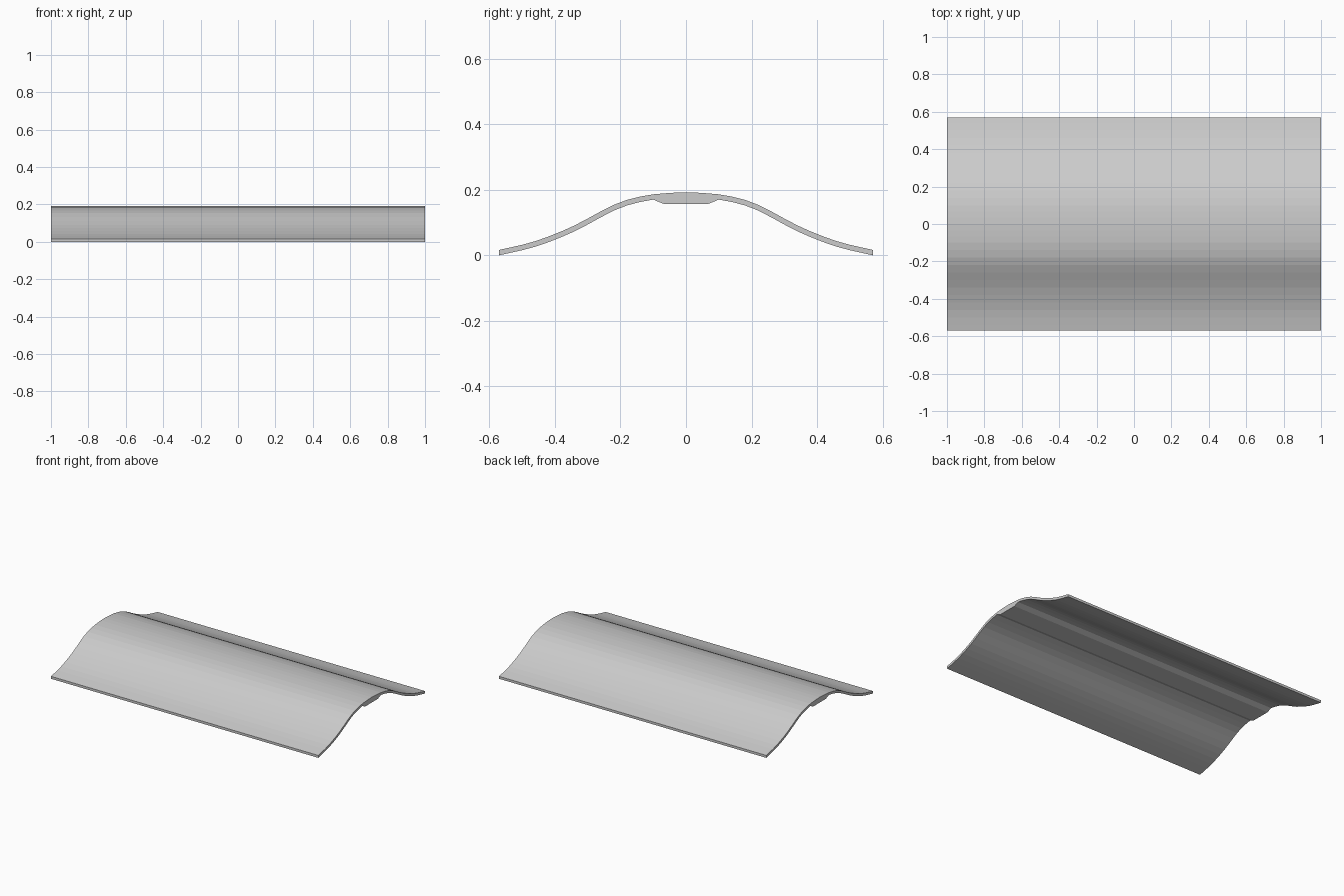
import bpy, bmesh
from mathutils import Vector

if "Cube" in bpy.data.objects:
    bpy.data.objects.remove(bpy.data.objects["Cube"])

HALF_LEN = 1.0
THICK = 0.016
PAD_HALF, PAD_Z = 0.066, 0.156

# upper surface of one half of the bell-shaped cross-section (y, z)
top = [Vector(p) for p in [
    (0, .192), (.035, .191), (.066, .189), (.1, .186), (.14, .179), (.18, .169),
    (.22, .154), (.26, .134), (.30, .112), (.34, .091), (.38, .073), (.42, .057),
    (.46, .043), (.50, .032), (.54, .023), (.57, .0165)]]

# lower surface: the upper one offset along its normal, with upright outer edge
under = []
for i, p in enumerate(top):
    if p.x < PAD_HALF:
        continue
    t = (top[min(i + 1, len(top) - 1)] - top[i - 1]).normalized()
    drop = THICK / t.x
    under.append(Vector((p.x, max(0, p.y - drop))))
under[-1].y = 0

# closed half outline ends with the solid rail under the crown
half = top + under[::-1] + [Vector((PAD_HALF, PAD_Z))]
mirrored = [Vector((-p.x, p.y)) for p in half[1:]][::-1]
outline = half + mirrored

# extrude the outline along x
bm = bmesh.new()
face = bm.faces.new([bm.verts.new((-HALF_LEN, p.x, p.y)) for p in outline])
ext = bmesh.ops.extrude_face_region(bm, geom=[face])
moved = [v for v in ext["geom"] if isinstance(v, bmesh.types.BMVert)]
bmesh.ops.translate(bm, verts=moved, vec=(2 * HALF_LEN, 0, 0))
bmesh.ops.recalc_face_normals(bm, faces=bm.faces)

mesh = bpy.data.meshes.new("ridge_cap")
bm.to_mesh(mesh)
bm.free()
obj = bpy.data.objects.new("ridge_cap", mesh)
bpy.context.collection.objects.link(obj)
